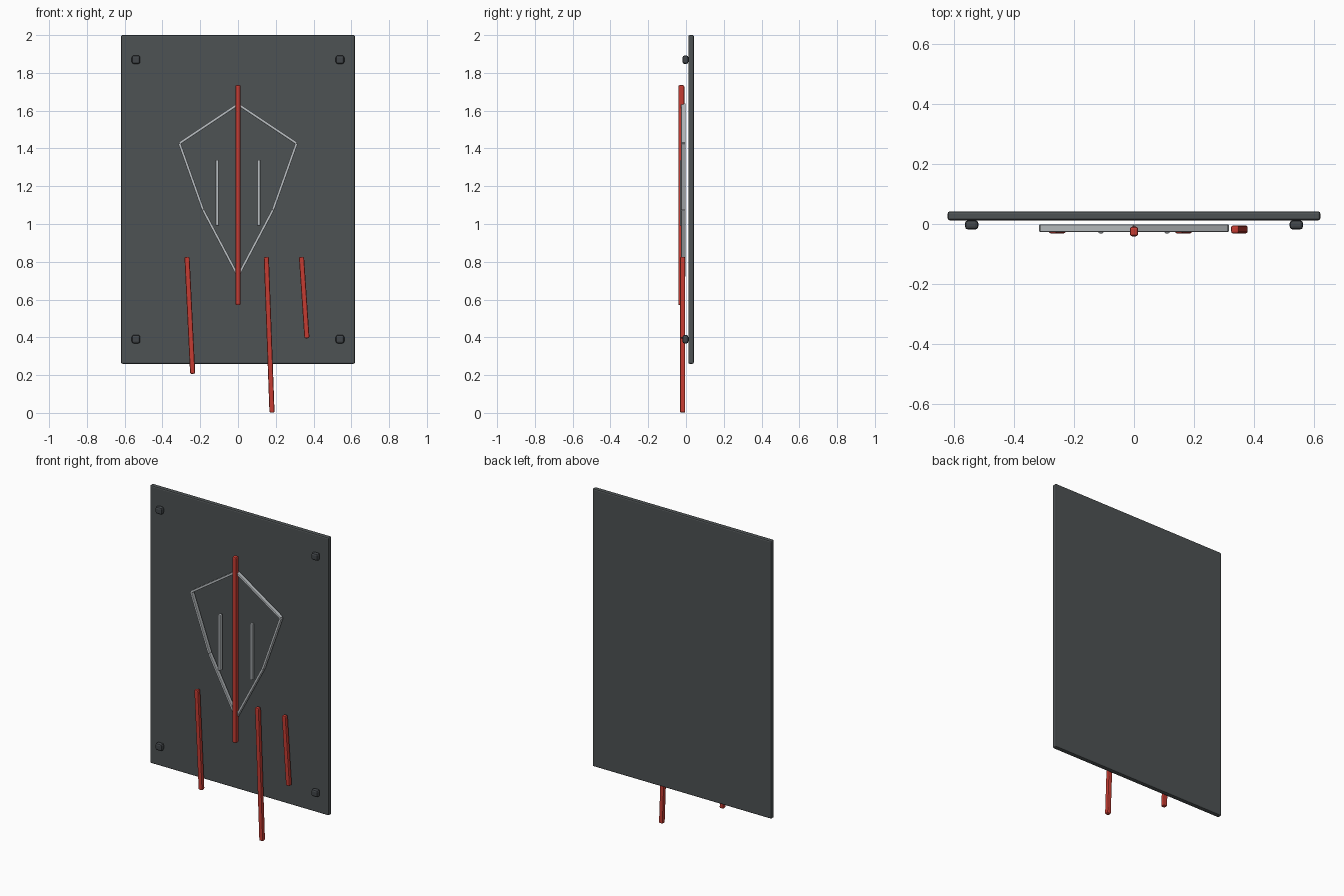
import bpy
import math
from mathutils import Vector

if "Cube" in bpy.data.objects:
    bpy.data.objects.remove(bpy.data.objects["Cube"])


def material(name, rgb):
    m = bpy.data.materials.new(name)
    m.diffuse_color = (*rgb, 1)
    m.use_nodes = True
    m.node_tree.nodes["Principled BSDF"].inputs["Base Color"].default_value = m.diffuse_color
    return m


CHARCOAL = material("charcoal panel", (0.075, 0.085, 0.088))
DARK = material("dark steel", (0.055, 0.062, 0.068))
SILVER = material("pale silver", (0.50, 0.53, 0.55))
RED = material("red", (0.56, 0.045, 0.032))


def box(name, centre, size, mat, bevel, segments=2, angle=0):
    """Bevelled box, turned about the y axis by angle."""
    bpy.ops.mesh.primitive_cube_add(size=1, location=centre)
    ob = bpy.context.object
    ob.name = name
    ob.scale = size
    bpy.ops.object.transform_apply(location=False, rotation=False, scale=True)
    ob.rotation_euler.y = angle
    ob.data.materials.append(mat)
    mod = ob.modifiers.new("edge", 'BEVEL')
    mod.width = bevel
    mod.segments = segments
    return ob


def bar(name, a, b, width, y, depth, mat, bevel):
    """Bar between two (x, z) points."""
    a, b = Vector(a), Vector(b)
    d = b - a
    mid = (a + b) / 2
    return box(name, (mid.x, y, mid.y), (width, depth, d.length), mat, bevel,
               angle=math.atan2(d.x, d.y))


# Back panel
box("panel", (0, 0.027, 1.13), (1.24, 0.03, 1.74), CHARCOAL, 0.008)

# Corner bolts
for x in (-0.54, 0.54):
    for z in (0.39, 1.87):
        box("corner_bolt", (x, -0.003, z), (0.045, 0.031, 0.045), DARK, 0.011)

# Shield outline and inner strips, mirrored left to right
outline = [(0, 1.634), (0.31, 1.427), (0.185, 1.075), (0, 0.725)]
for s in (-1, 1):
    for (x0, z0), (x1, z1) in zip(outline, outline[1:]):
        bar("shield_edge", (s * x0, z0), (s * x1, z1), 0.014, -0.014, 0.024, SILVER, 0.003)
    bar("inner_strip", (s * 0.11, 0.99), (s * 0.11, 1.34), 0.017, -0.019, 0.024, SILVER, 0.004)

# Central red bar
bar("centre_bar", (0, 0.57), (0, 1.735), 0.028, -0.025, 0.032, RED, 0.008)

# Slanted red drips
for top, bottom in (((-0.27, 0.826), (-0.24, 0.207)),
                    ((0.15, 0.826), (0.18, 0.001)),
                    ((0.336, 0.826), (0.365, 0.395))):
    bar("red_drip", top, bottom, 0.027, -0.018, 0.027, RED, 0.007)
